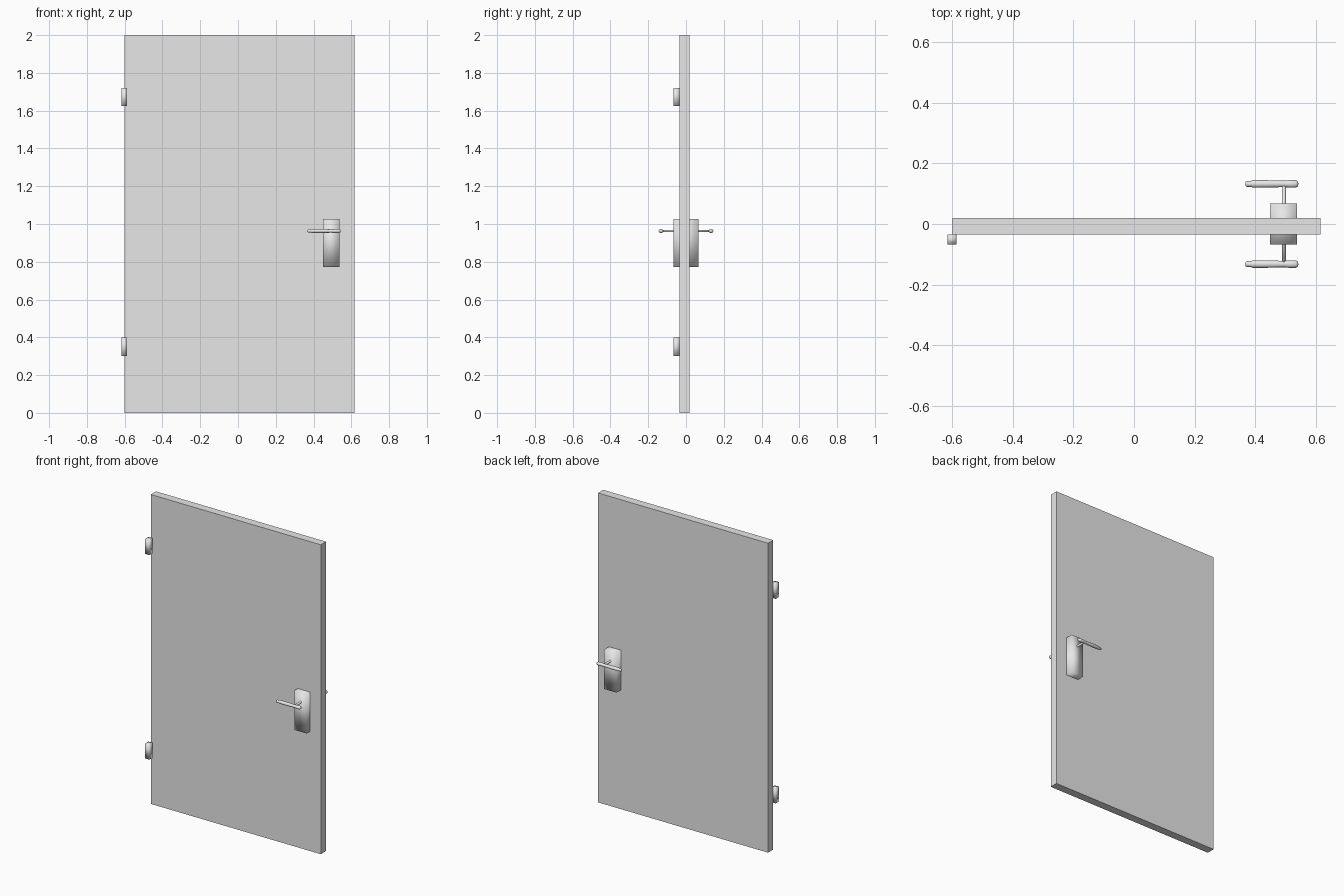
import bpy
import bmesh
import math
from mathutils import Matrix, Vector

cube = bpy.data.objects.get("Cube")
if cube:
    bpy.data.objects.remove(cube, do_unlink=True)

# Single plain finish
grey = bpy.data.materials.new("light_grey")
grey.use_nodes = True
grey.diffuse_color = (0.8, 0.8, 0.8, 1)
grey.node_tree.nodes["Principled BSDF"].inputs["Base Color"].default_value = (0.8, 0.8, 0.8, 1)


def finish(name, bm, smooth):
    bmesh.ops.recalc_face_normals(bm, faces=bm.faces)
    for face in bm.faces:
        face.smooth = smooth
    mesh = bpy.data.meshes.new(name)
    bm.to_mesh(mesh)
    bm.free()
    mesh.materials.append(grey)
    obj = bpy.data.objects.new(name, mesh)
    bpy.context.collection.objects.link(obj)
    return obj


def box(name, low, high, smooth):
    low, high = Vector(low), Vector(high)
    place = Matrix.Translation((low + high) / 2) @ Matrix.Diagonal((high - low).to_4d())
    bm = bmesh.new()
    bmesh.ops.create_cube(bm, size=1, matrix=place)
    return finish(name, bm, smooth)


def lever(name, y, z):
    # Rounded grip, turned around the x axis and slightly flattened
    profile = [(0.368, 0), (0.368, 0.007), (0.374, 0.0095), (0.388, 0.010),
               (0.393, 0.0125), (0.45, 0.012), (0.495, 0.0105),
               (0.515, 0.0125), (0.535, 0.0125), (0.542, 0.008), (0.543, 0)]
    bm = bmesh.new()
    verts = [bm.verts.new((x, r, 0)) for x, r in profile]
    edges = [bm.edges.new(pair) for pair in zip(verts, verts[1:])]
    bmesh.ops.spin(bm, geom=verts + edges, cent=(0, 0, 0), axis=(1, 0, 0),
                   angle=math.tau, steps=16)
    bmesh.ops.remove_doubles(bm, verts=bm.verts, dist=0.0002)
    bmesh.ops.transform(bm, verts=bm.verts,
                        matrix=Matrix.Translation((0, y, z)) @ Matrix.Diagonal((1, 1, 0.85, 1)))
    return finish(name, bm, True)


# Door leaf
box("door_panel", (-0.6, -0.034, 0), (0.616, 0.019, 2), False)

# Hinges on the front edge
for name, z in (("upper_hinge", 1.624), ("lower_hinge", 0.302)):
    box(name, (-0.617, -0.067, z), (-0.587, -0.035, z + 0.097), True)

# Lock block passing through the door
box("lock_plate", (0.45, -0.067, 0.772), (0.538, 0.067, 1.027), True)

# Spindle and the two levers
handle_z = 0.963
bm = bmesh.new()
bmesh.ops.create_cone(bm, cap_ends=True, segments=16, radius1=0.0065, radius2=0.0065, depth=0.26,
                      matrix=Matrix.Translation((0.495, 0, handle_z)) @ Matrix.Rotation(math.pi / 2, 4, "X"))
finish("spindle", bm, True)
lever("front_lever", -0.1325, handle_z)
lever("back_lever", 0.1325, handle_z)
